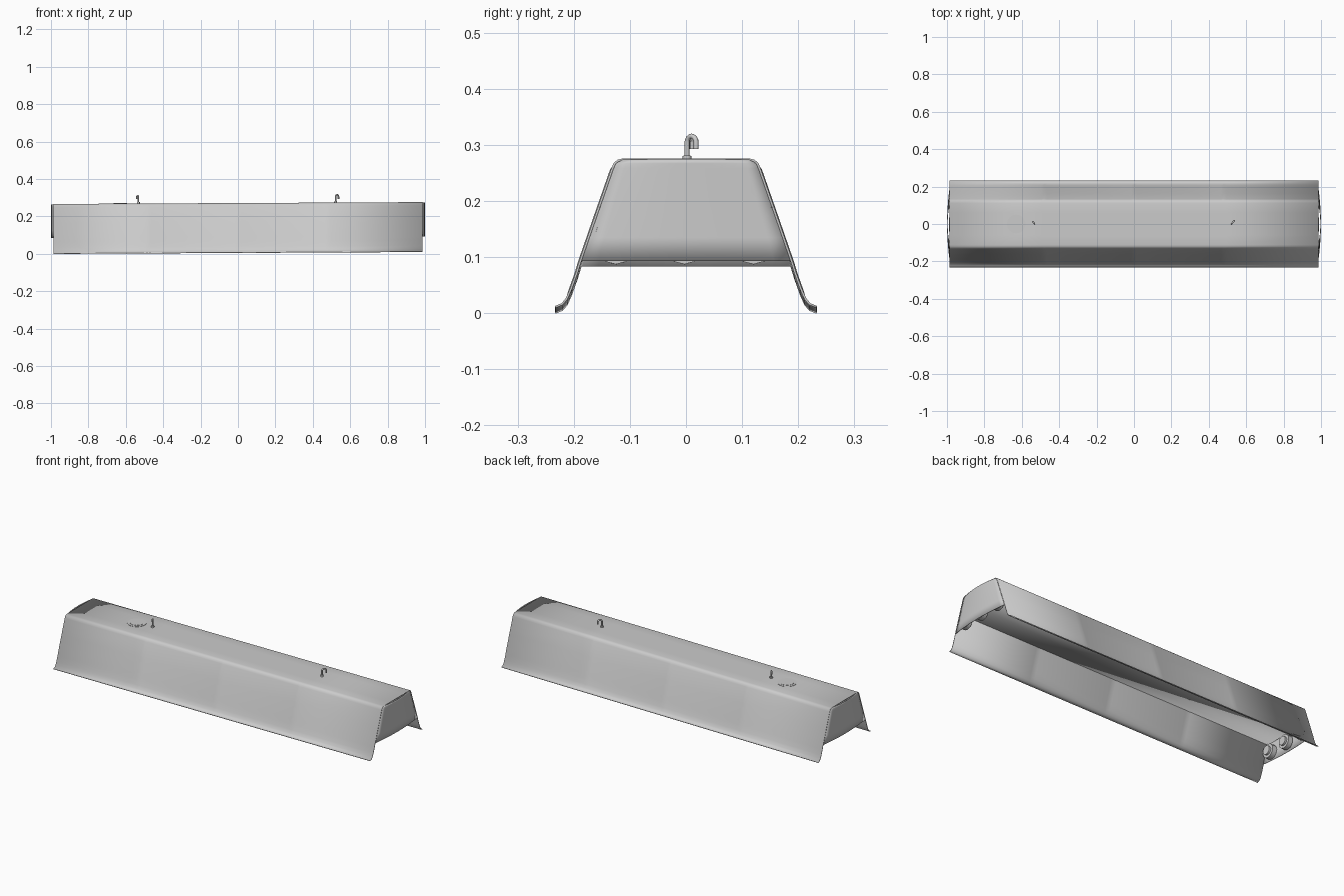
import bpy, bmesh, math
from mathutils import Matrix, Vector

if "Cube" in bpy.data.objects:
    bpy.data.objects.remove(bpy.data.objects["Cube"])

TILT = 0.005  # the whole fixture hangs slightly higher at its right end


def make(name, bm, thickness=0, angle=35):
    """Turn a bmesh into a smooth-shaded object, optionally with sheet thickness."""
    for v in bm.verts:
        v.co.z += TILT * v.co.x
    bmesh.ops.recalc_face_normals(bm, faces=bm.faces)
    me = bpy.data.meshes.new(name)
    bm.to_mesh(me)
    bm.free()
    ob = bpy.data.objects.new(name, me)
    bpy.context.collection.objects.link(ob)
    if thickness:
        mod = ob.modifiers.new("sheet", "SOLIDIFY")
        mod.thickness = thickness
        mod.offset = 0
    bpy.ops.object.select_all(action="DESELECT")
    ob.select_set(True)
    bpy.context.view_layer.objects.active = ob
    bpy.ops.object.shade_smooth_by_angle(angle=math.radians(angle))
    return ob


def grid(bm, rows):
    """Skin a list of equal-length rows of points."""
    vs = [[bm.verts.new(p) for p in r] for r in rows]
    for a, b in zip(vs, vs[1:]):
        for i in range(len(a) - 1):
            bm.faces.new((a[i], a[i + 1], b[i + 1], b[i]))


def cylinder(bm, centre, radius, depth, axis, sides):
    rot = Matrix.Rotation(math.pi / 2, 4, "Y") if axis == "X" else Matrix()
    bmesh.ops.create_cone(bm, cap_ends=True, segments=sides, radius1=radius, radius2=radius,
                          depth=depth, matrix=Matrix.Translation(centre) @ rot)


# Hood: half profile mirrored, lofted along x with shallow pressed ribs
half = [(0.06, 0.269), (0.112, 0.269), (0.121, 0.267), (0.127, 0.262), (0.131, 0.253),
        (0.16, 0.17), (0.188, 0.089), (0.195, 0.066), (0.205, 0.038),
        (0.213, 0.020), (0.221, 0.011), (0.233, 0.006)]
profile = [(-y, z) for y, z in reversed(half)] + half
stations = [(-0.987, 0)]
for rib in (-0.48, 0, 0.48):
    stations += [(rib - 0.015, 0), (rib, 0.0025), (rib + 0.015, 0)]
stations.append((0.987, 0))
bm = bmesh.new()
grid(bm, [[(x, y + math.copysign(bump, y) * (0.13 < abs(y) < 0.21), z) for y, z in profile]
          for x, bump in stations])
make("hood", bm, 0.004)

# Bulging end caps
for side, label in ((-1, "left"), (1, "right")):
    bm = bmesh.new()
    rows = []
    for z, w in ((0.088, 0.188), (0.13, 0.174), (0.17, 0.16), (0.21, 0.146), (0.253, 0.131),
                 (0.262, 0.127), (0.269, 0.114)):
        rows.append([(side * (0.985 + 0.013 * (1 - (i / 6) ** 2)), w * i / 6, z)
                     for i in range(-6, 7)])
    grid(bm, rows)
    make(label + "_end_cap", bm, 0.003)

    # Three lamp sockets on the inside of each cap
    bm = bmesh.new()
    for y in (-0.125, -0.003, 0.12):
        cylinder(bm, (side * 0.975, y, 0.13), 0.038, 0.026, "X", 12)
        cylinder(bm, (side * 0.966, y, 0.13), 0.024, 0.03, "X", 12)
    make(label + "_lamp_sockets", bm)

# Recessed reflector panel under the hood
bm = bmesh.new()
grid(bm, [[(x, -0.154, 0.185), (x, 0.154, 0.185)] for x in (-0.987, 0.987)])
make("reflector_panel", bm, 0.003)

# Round cable knockout on the top
bm = bmesh.new()
cylinder(bm, (-0.63, 0, 0.271), 0.05, 0.003, "Z", 24)
cylinder(bm, (-0.63, 0, 0.272), 0.036, 0.003, "Z", 24)
make("cable_knockout", bm)


# Hanging hooks: bent rod with a small collar
def hook(name, x, direction):
    d = Vector((*direction, 0))
    r = d.length / 2
    base = Vector((x, 0.002, 0.268 + TILT * x))
    top = base + Vector((0, 0, 0.045 - r))
    pts = [base, top]
    for i in range(1, 9):
        a = math.pi * i / 8
        pts.append(top + d * (1 - math.cos(a)) / 2 + Vector((0, 0, r * math.sin(a))))
    pts.append(top + d - Vector((0, 0, 0.012)))
    cu = bpy.data.curves.new(name, "CURVE")
    cu.dimensions = "3D"
    cu.bevel_depth = 0.0045
    cu.bevel_resolution = 2
    cu.use_fill_caps = True
    sp = cu.splines.new("POLY")
    sp.points.add(len(pts) - 1)
    for p, co in zip(sp.points, pts):
        p.co = (*co, 1)
    bpy.context.collection.objects.link(bpy.data.objects.new(name, cu))
    bm = bmesh.new()
    cylinder(bm, (x, 0.002, 0.274), 0.008, 0.008, "Z", 12)
    make(name + "_collar", bm)


hook("left_hook", -0.533, (-0.007, 0.009))
hook("right_hook", 0.522, (0.015, 0.016))
